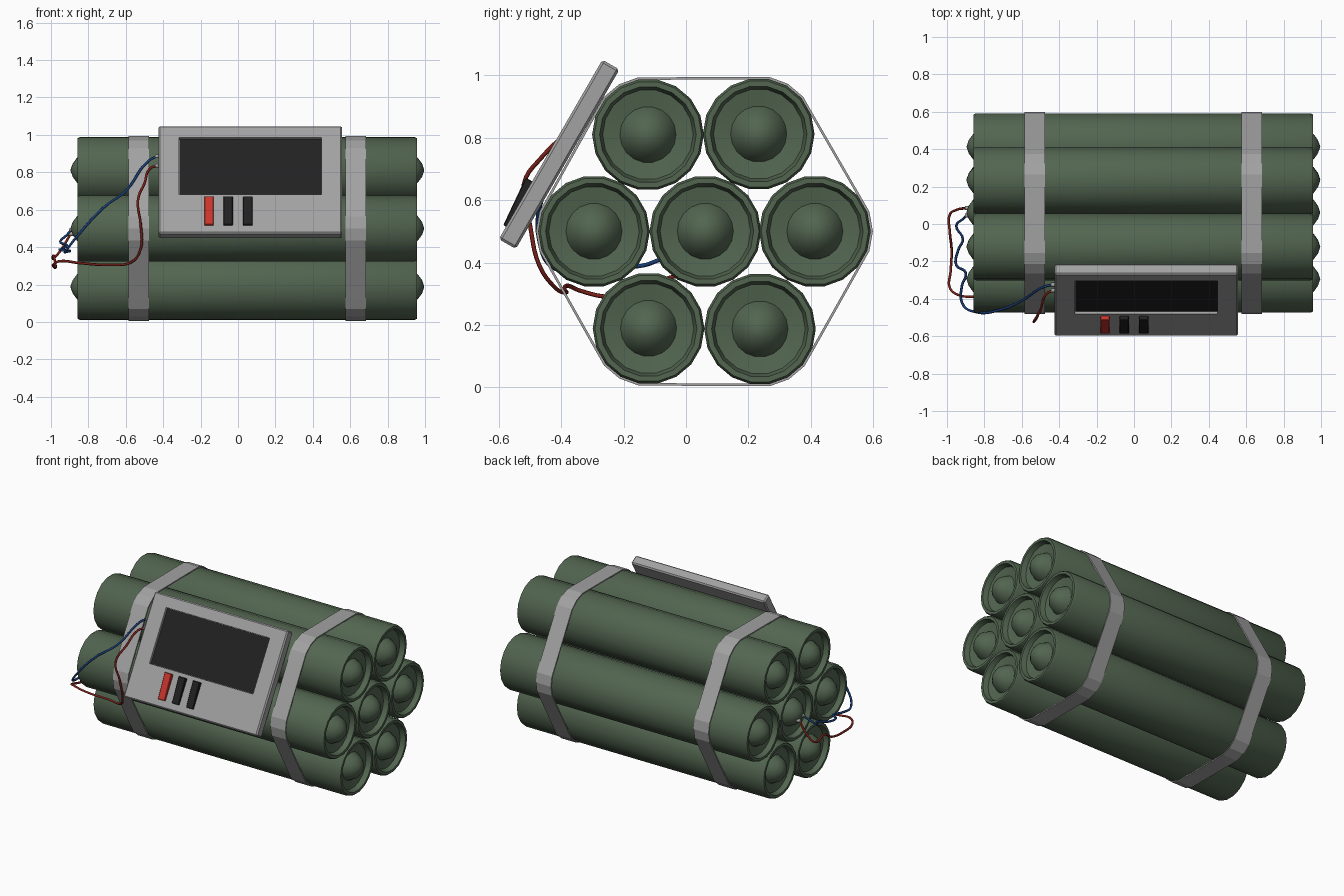
import bpy, bmesh, math
from mathutils import Matrix, Vector

if "Cube" in bpy.data.objects:
    bpy.data.objects.remove(bpy.data.objects["Cube"])


def material(name, rgb):
    m = bpy.data.materials.new(name)
    m.diffuse_color = (*rgb, 1)
    m.use_nodes = True
    m.node_tree.nodes["Principled BSDF"].inputs["Base Color"].default_value = m.diffuse_color
    return m


GREEN = material("green", (0.085, 0.13, 0.08))
GREY = material("grey", (0.36, 0.36, 0.36))
BLACK = material("black", (0.015, 0.015, 0.015))
RED = material("red", (0.6, 0.035, 0.025))
WIRE_RED = material("wire_red", (0.2, 0.015, 0.01))
WIRE_BLUE = material("wire_blue", (0.01, 0.05, 0.2))


def finish(bm, name, mat, smooth=None):
    bmesh.ops.recalc_face_normals(bm, faces=bm.faces[:])
    me = bpy.data.meshes.new(name)
    bm.to_mesh(me)
    bm.free()
    ob = bpy.data.objects.new(name, me)
    bpy.context.collection.objects.link(ob)
    if mat:
        me.materials.append(mat)
    if smooth:
        bpy.ops.object.select_all(action='DESELECT')
        ob.select_set(True)
        bpy.context.view_layer.objects.active = ob
        bpy.ops.object.shade_smooth_by_angle(angle=math.radians(smooth))
    return ob


# Tubes: half profile (x from middle, radius), mirrored and spun about x
MID, SIDES = 0.05, 18
HALF = [(0.895, 0.179), (0.908, 0.172), (0.908, 0.155), (0.875, 0.145),
        (0.865, 0.09), (0.91, 0.068), (0.934, 0.035), (0.946, 0)]
PROFILE = [(-x, r) for x, r in reversed(HALF)] + HALF
CENTRES = [(-0.122, 0.81), (0.233, 0.812), (-0.295, 0.5), (0.062, 0.5),
           (0.413, 0.5), (-0.12, 0.189), (0.237, 0.187)]


def tube(i, cy, cz):
    bm = bmesh.new()
    vs = [bm.verts.new((x, r, 0)) for x, r in PROFILE]
    es = [bm.edges.new(p) for p in zip(vs, vs[1:])]
    bmesh.ops.spin(bm, geom=vs + es, axis=(1, 0, 0), cent=(0, 0, 0),
                   angle=math.tau, steps=SIDES)
    bmesh.ops.remove_doubles(bm, verts=bm.verts[:], dist=1e-4)
    ob = finish(bm, f"tube_{i}", GREEN, 35)
    ob.location = (MID, cy, cz)


for i, (cy, cz) in enumerate(CENTRES):
    tube(i, cy, cz)


# Straps: convex outline around all tubes, given a width
def hull(pts):
    def half(seq):
        out = []
        for p in seq:
            while len(out) > 1 and ((out[-1][0] - out[-2][0]) * (p[1] - out[-2][1])
                                    - (out[-1][1] - out[-2][1]) * (p[0] - out[-2][0])) <= 1e-6:
                out.pop()
            out.append(p)
        return out[:-1]
    pts = sorted(pts)
    return half(pts) + half(pts[::-1])


def strap(name, x0, x1):
    ring = [(cy + 0.186 * math.cos(a), cz + 0.186 * math.sin(a))
            for cy, cz in CENTRES
            for a in (math.tau * k / SIDES for k in range(SIDES))]
    bm = bmesh.new()
    loops = [[bm.verts.new((x, y, z)) for y, z in hull(ring)] for x in (x0, x1)]
    n = len(loops[0])
    for k in range(n):
        j = (k + 1) % n
        bm.faces.new((loops[0][k], loops[0][j], loops[1][j], loops[1][k]))
    ob = finish(bm, name, GREY)
    mod = ob.modifiers.new("thickness", 'SOLIDIFY')
    mod.thickness = 0.008
    mod.offset = -1


strap("strap_left", -0.585, -0.475)
strap("strap_right", 0.575, 0.685)

# Timer frame: local x along width, y up the slope, z out of the face
UP, OUT = Vector((0, 0.5, 0.866)), Vector((0, -0.866, 0.5))
TILT = Matrix(((1, 0, 0, 0),
               (0, UP.y, OUT.y, -0.6),
               (0, UP.z, OUT.z, 0.475),
               (0, 0, 0, 1)))


def panel_box(name, x, s, d, mat, bevel=0.0, raise_top=0.0):
    bm = bmesh.new()
    bmesh.ops.create_cube(bm, size=1)
    for v in bm.verts:
        top, front = v.co.y > 0, v.co.z > 0
        v.co = (x[v.co.x > 0], s[top], d[front] + (raise_top if top and front else 0))
    if bevel:
        bmesh.ops.bevel(bm, geom=bm.edges[:], offset=bevel, segments=1, affect='EDGES')
    ob = finish(bm, name, mat)
    ob.matrix_world = TILT
    return ob


# Timer body with a recessed screen
body = panel_box("timer_body", (-0.425, 0.557), (0, 0.664), (-0.063, 0), GREY, 0.008)
cutter = panel_box("screen_cutter", (-0.315, 0.447), (0.237, 0.589), (-0.02, 0.05), None)
cutter.hide_render = True
cutter.hide_viewport = True
cut = body.modifiers.new("screen_recess", 'BOOLEAN')
cut.object = cutter
cut.solver = 'EXACT'
panel_box("screen", (-0.314, 0.446), (0.238, 0.588), (-0.03, -0.016), BLACK)

# Switches
for name, x0, mat in (("red_switch", -0.18, RED), ("black_switch_a", -0.078, BLACK),
                      ("black_switch_b", 0.027, BLACK)):
    panel_box(name, (x0, x0 + 0.05), (0.046, 0.214), (-0.01, 0.01), mat, 0.003, 0.014)


# Wires with small metal pins at both ends
def pipe(name, pts, radius, mat, kind='POLY'):
    cu = bpy.data.curves.new(name, 'CURVE')
    cu.dimensions = '3D'
    cu.bevel_depth = radius
    cu.bevel_resolution = 1
    cu.resolution_u = 5
    cu.use_fill_caps = True
    sp = cu.splines.new(kind)
    if kind == 'BEZIER':
        sp.bezier_points.add(len(pts) - 1)
        for bp, p in zip(sp.bezier_points, pts):
            bp.co = p
            bp.handle_left_type = bp.handle_right_type = 'AUTO'
    else:
        sp.points.add(len(pts) - 1)
        for q, p in zip(sp.points, pts):
            q.co = (*p, 1)
    cu.materials.append(mat)
    bpy.context.collection.objects.link(bpy.data.objects.new(name, cu))


BLUE_PATH = [(-.435, -.325, .885), (-.48, -.335, .86), (-.6, -.41, .70), (-.72, -.46, .61),
             (-.85, -.47, .47), (-.92, -.42, .38), (-.92, -.33, .375), (-.9, -.26, .38),
             (-.95, -.22, .385), (-.94, -.14, .39), (-.915, -.08, .41), (-.95, -.01, .43),
             (-.91, .03, .47), (-.895, .045, .49)]
RED_PATH = [(-.435, -.355, .835), (-.47, -.375, .82), (-.5, -.46, .74), (-.535, -.52, .65),
            (-.52, -.5, .52), (-.52, -.47, .39), (-.57, -.42, .32), (-.68, -.385, .305),
            (-.85, -.39, .315), (-.95, -.375, .325), (-.985, -.34, .31), (-.98, -.25, .29),
            (-.975, -.14, .3), (-.985, -.04, .355), (-.985, .05, .34), (-.95, .075, .38),
            (-.895, .085, .47)]
for name, path, mat in (("blue_wire", BLUE_PATH, WIRE_BLUE), ("red_wire", RED_PATH, WIRE_RED)):
    pipe(name, path, 0.007, mat, 'BEZIER')
    for end, (x, y, z) in (("timer", path[0]), ("tube", path[-1])):
        pipe(f"{name}_{end}_pin", [(x - 0.008, y, z), (x + 0.025, y, z)], 0.011, GREY)
